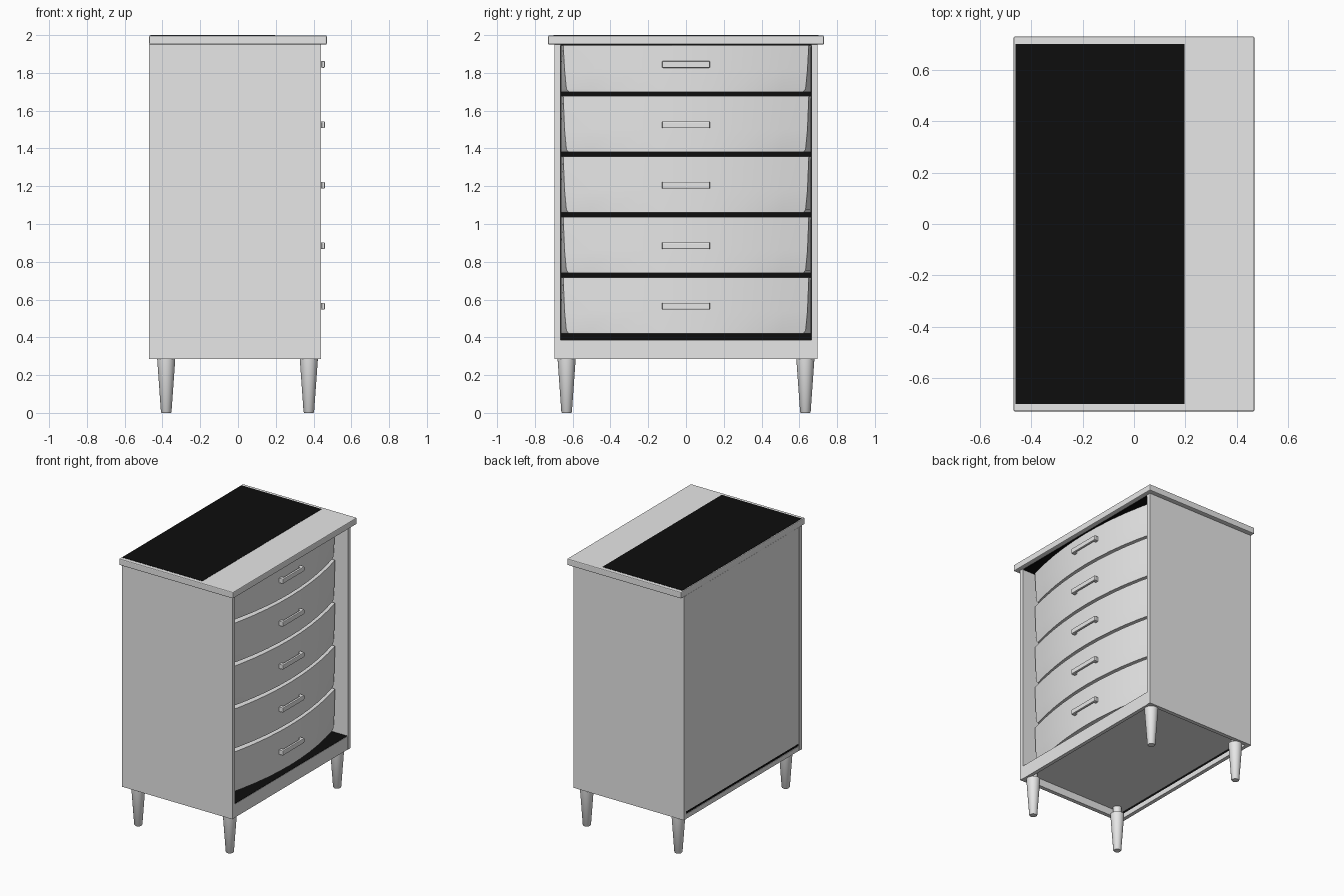
import bpy, bmesh, math

if "Cube" in bpy.data.objects:
    bpy.data.objects.remove(bpy.data.objects["Cube"])

def material(name, v):
    m = bpy.data.materials.new(name)
    m.diffuse_color = (v, v, v, 1)
    m.use_nodes = True
    m.node_tree.nodes["Principled BSDF"].inputs["Base Color"].default_value = m.diffuse_color
    return m

GREY = material("light_grey", 0.8)
BLACK = material("black", 0.004)

def finish(bm, name, mat, bevel=0, smooth=False):
    bmesh.ops.recalc_face_normals(bm, faces=bm.faces)
    me = bpy.data.meshes.new(name)
    bm.to_mesh(me)
    bm.free()
    ob = bpy.data.objects.new(name, me)
    bpy.context.collection.objects.link(ob)
    me.materials.append(mat)
    if bevel:
        b = ob.modifiers.new("bevel", 'BEVEL')
        b.width, b.segments = bevel, 2
    if smooth:
        for o in bpy.context.selected_objects:
            o.select_set(False)
        ob.select_set(True)
        bpy.context.view_layer.objects.active = ob
        bpy.ops.object.shade_smooth_by_angle(angle=math.radians(35))
    return ob

def box(name, x0, x1, y0, y1, z0, z1, mat=GREY, bevel=0):
    bm = bmesh.new()
    bmesh.ops.create_cube(bm, size=1)
    for v in bm.verts:
        v.co = ((x0 + x1) / 2 + v.co.x * (x1 - x0),
                (y0 + y1) / 2 + v.co.y * (y1 - y0),
                (z0 + z1) / 2 + v.co.z * (z1 - z0))
    return finish(bm, name, mat, bevel)

# Carcass
for s, side in ((-1, "left"), (1, "right")):
    ys = sorted((s * 0.665, s * 0.695))
    box(side + "_side_panel", -0.47, 0.44, *ys, 0.285, 1.951)
box("back_panel", -0.468, -0.44, -0.666, 0.666, 0.34, 1.951)
box("back_rail", -0.468, -0.44, -0.666, 0.666, 0.285, 0.32)
box("back_slot", -0.464, -0.445, -0.666, 0.666, 0.318, 0.342, BLACK)
box("front_rail", 0.41, 0.438, -0.666, 0.666, 0.285, 0.385)
box("floor_panel", -0.445, 0.415, -0.666, 0.666, 0.34, 0.38)
box("floor_lining", 0.2, 0.436, -0.664, 0.664, 0.38, 0.387, BLACK)
box("ceiling_lining", 0.2, 0.436, -0.664, 0.664, 1.944, 1.951, BLACK)
box("inner_lining", 0.19, 0.2, -0.665, 0.665, 0.38, 1.95, BLACK)

# Top slab with its dark panel
box("top_slab", -0.47, 0.47, -0.73, 0.73, 1.95, 1.998, bevel=0.006)
box("top_dark_panel", -0.462, 0.197, -0.702, 0.702, 1.996, 2.0, BLACK)

# Bow-fronted drawers, slightly tapered to the bottom
def drawer(name, z0, z1):
    bm = bmesh.new()
    rings = []
    for z, w in ((z0, 0.62), (z0 + 0.015, 0.633), (z0 + 0.12, 0.643), (z1, 0.65)):
        pts = [(0.22, 0.662), (0.22, -0.662)]
        n = 10
        for i in range(n + 1):
            t = -1 + 2 * i / n
            pts.append((0.43 - 0.085 * t * t, w * t))
        rings.append([bm.verts.new((x, y, z)) for x, y in pts])
    for a, b in zip(rings, rings[1:]):
        for i in range(len(a)):
            j = (i + 1) % len(a)
            bm.faces.new((a[i], a[j], b[j], b[i]))
    bm.faces.new(rings[0])
    bm.faces.new(rings[-1])
    finish(bm, name, GREY, smooth=True)

for k in range(5):
    dz = 0.32 * k
    drawer(f"drawer_{k + 1}", 0.42 + dz, min(0.717 + dz, 1.946))
    zh = 0.565 + dz
    box(f"handle_bar_{k + 1}", 0.442, 0.46, -0.127, 0.127, zh - 0.018, zh + 0.018, bevel=0.005)
    for s in (-1, 1):
        ys = sorted((s * 0.1, s * 0.125))
        box(f"handle_post_{k + 1}", 0.42, 0.446, *ys, zh - 0.017, zh + 0.017)

# Tapered legs
for x in (-0.38, 0.375):
    for y in (-0.632, 0.632):
        bm = bmesh.new()
        rings = []
        for r, z in ((0.024, 0), (0.028, 0.005), (0.048, 0.287), (0.03, 0.287), (0.03, 0.345)):
            rings.append([bm.verts.new((x + r * math.cos(math.tau * i / 24),
                                        y + r * math.sin(math.tau * i / 24), z)) for i in range(24)])
        for a, b in zip(rings, rings[1:]):
            for i in range(24):
                j = (i + 1) % 24
                bm.faces.new((a[i], a[j], b[j], b[i]))
        bm.faces.new(rings[0])
        bm.faces.new(rings[-1])
        finish(bm, "tapered_leg", GREY, smooth=True)
